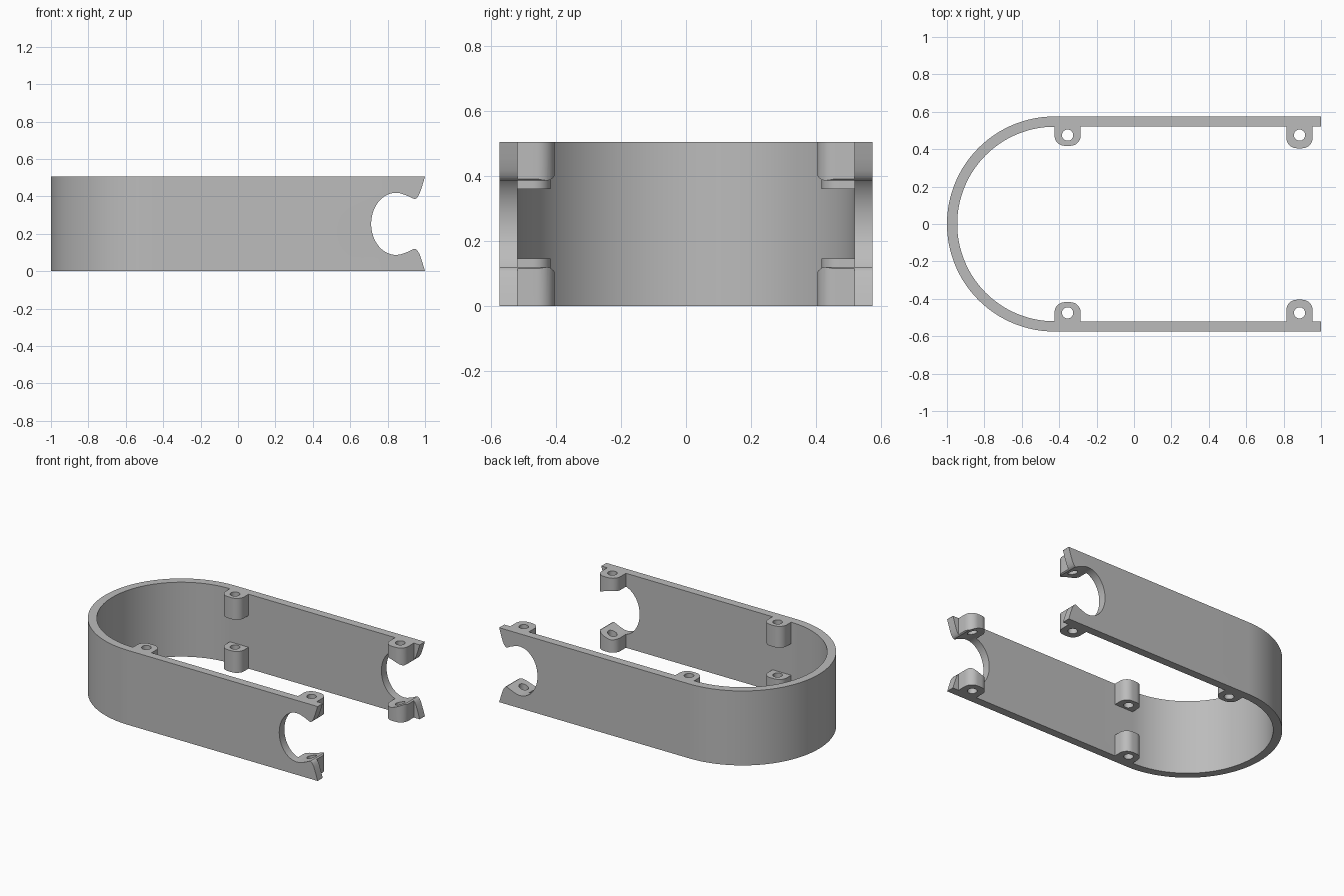
import bpy
import bmesh
from math import sin, cos, pi

if "Cube" in bpy.data.objects:
    bpy.data.objects.remove(bpy.data.objects["Cube"])

HEIGHT = 0.505
MID = HEIGHT / 2
OUTER, INNER = 0.575, 0.52
ARC_X = OUTER - 1

grey = bpy.data.materials.new("plain grey")
grey.use_nodes = True
grey.diffuse_color = (0.5, 0.5, 0.5, 1)
grey.node_tree.nodes["Principled BSDF"].inputs["Base Color"].default_value = (0.5, 0.5, 0.5, 1)


def arc(cx, cy, rx, ry, start, end, steps):
    angles = [start + (end - start) * i / steps for i in range(steps + 1)]
    return [(cx + rx * cos(a), cy + ry * sin(a)) for a in angles]


def prism(name, loops, low, high, place=lambda u, v, w: (u, v, w)):
    """Extrude a flat outline, with any holes, from low to high."""
    bm = bmesh.new()
    edges = []
    for loop in loops:
        verts = [bm.verts.new(place(u, v, low)) for u, v in loop]
        edges += [bm.edges.new((verts[i - 1], verts[i])) for i in range(len(verts))]
    bmesh.ops.triangle_fill(bm, edges=edges, use_beauty=True)
    result = bmesh.ops.extrude_face_region(bm, geom=bm.faces[:], use_keep_orig=True)
    moved = [g for g in result["geom"] if isinstance(g, bmesh.types.BMVert)]
    bmesh.ops.translate(bm, verts=moved, vec=place(0, 0, high - low))
    bmesh.ops.recalc_face_normals(bm, faces=bm.faces[:])
    mesh = bpy.data.meshes.new(name)
    bm.to_mesh(mesh)
    bm.free()
    mesh.materials.append(grey)
    obj = bpy.data.objects.new(name, mesh)
    bpy.context.collection.objects.link(obj)
    return obj


def activate(obj):
    bpy.ops.object.select_all(action="DESELECT")
    obj.select_set(True)
    bpy.context.view_layer.objects.active = obj


def boss_loops(x, tip, side):
    """Rounded screw boss outline reaching inward from the wall, with its hole."""
    half, r = 0.07, 0.055
    outline = [(x - half, INNER)]
    outline += arc(x - half + r, tip + r, r, r, pi, 1.5 * pi, 8)
    outline += arc(x + half - r, tip + r, r, r, 1.5 * pi, 2 * pi, 8)
    outline.append((x + half, INNER))
    hole = arc(x, 0.475, 0.03, 0.03, 0, 2 * pi, 24)[:-1]
    return [[(u, v * side) for u, v in loop] for loop in (outline, hole)]


# U-shaped wall
outer = arc(ARC_X, 0, OUTER, OUTER, pi / 2, 1.5 * pi, 64)
inner = arc(ARC_X, 0, INNER, INNER, 1.5 * pi, pi / 2, 64)
wall = prism("curved_wall",
             [outer + [(1, -OUTER), (1, -INNER)] + inner + [(1, INNER), (1, OUTER)]],
             0, HEIGHT)
parts = [wall]
to_cut = [wall]

# Screw bosses
for side, label in ((1, "back"), (-1, "front")):
    rear = boss_loops(ARC_X + 0.07, 0.418, side)
    parts.append(prism(label + "_lower_boss", rear, 0, 0.145))
    parts.append(prism(label + "_upper_boss", rear, HEIGHT - 0.145, HEIGHT))
    end = prism(label + "_end_bosses", boss_loops(0.885, 0.405, side), 0, HEIGHT)
    parts.append(end)
    to_cut.append(end)

# Keyhole-like notch through the open end
upper = arc(0.845, 0, 0.133, 0.166, pi, pi / 2, 20)
upper += [(0.865, 0.164), (0.89, 0.156), (0.915, 0.146), (0.935, 0.136),
          (0.945, 0.133), (0.953, 0.136), (0.962, 0.146), (0.972, 0.165),
          (0.985, 0.203), (0.999, 0.25), (1.1, 0.25)]
lower = [(x, -z) for x, z in reversed(upper[1:])]
notch = prism("notch_cutter", [[(x, MID + z) for x, z in upper + lower]],
              -0.8, 0.8, lambda u, v, w: (u, w, v))
notch.hide_render = True

for obj in to_cut:
    cut = obj.modifiers.new("notch", "BOOLEAN")
    cut.operation = "DIFFERENCE"
    cut.solver = "EXACT"
    cut.object = notch
    activate(obj)
    bpy.ops.object.modifier_apply(modifier=cut.name)
bpy.data.objects.remove(notch)

for obj in parts:
    activate(obj)
    bpy.ops.object.shade_smooth_by_angle(angle=pi / 6)
